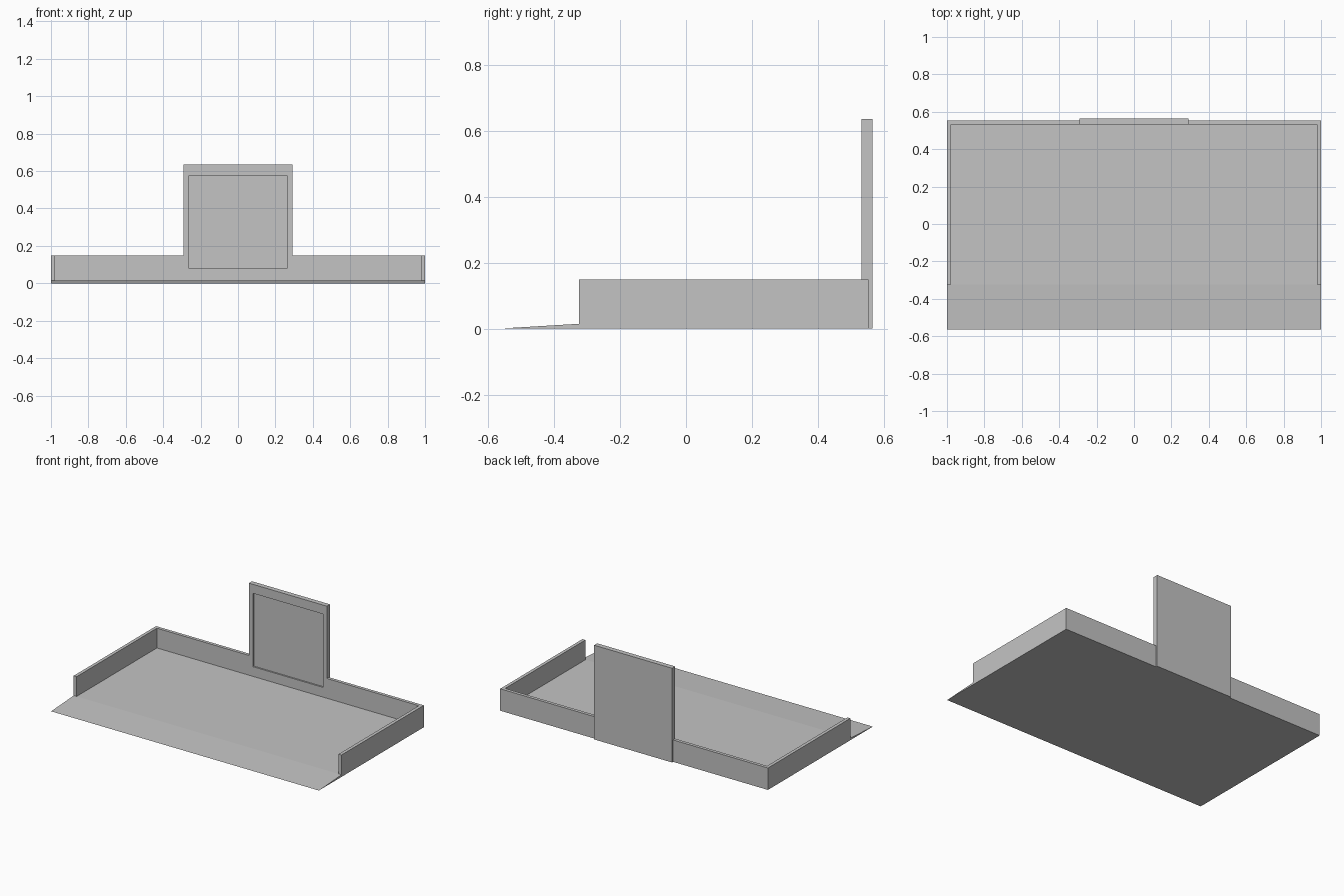
import bpy
import bmesh

cube = bpy.data.objects.get("Cube")
if cube:
    bpy.data.objects.remove(cube, do_unlink=True)

GREY = (0.55, 0.55, 0.55, 1)
grey = bpy.data.materials.new("light grey")
grey.use_nodes = True
grey.diffuse_color = GREY
grey.node_tree.nodes["Principled BSDF"].inputs["Base Color"].default_value = GREY

BACK, INNER, FLOOR_Z = 0.554, 0.532, 0.0145
WALL_TOP, WALL_FRONT = 0.148, -0.324
PANEL_HALF, PANEL_BACK, PANEL_TOP = 0.291, 0.565, 0.636


def extrude_outline(name, points, offset, finish=None):
    """Extrude a closed outline by an offset vector into a solid."""
    bm = bmesh.new()
    face = bm.faces.new([bm.verts.new(p) for p in points])
    result = bmesh.ops.extrude_face_region(bm, geom=[face], use_keep_orig=True)
    verts = [g for g in result["geom"] if isinstance(g, bmesh.types.BMVert)]
    bmesh.ops.translate(bm, verts=verts, vec=offset)
    bmesh.ops.recalc_face_normals(bm, faces=bm.faces)
    if finish:
        finish(bm)
    mesh = bpy.data.meshes.new(name)
    bm.to_mesh(mesh)
    bm.free()
    mesh.materials.append(grey)
    obj = bpy.data.objects.new(name, mesh)
    bpy.context.collection.objects.link(obj)
    return obj


# Floor slab with a shallow entry ramp along the front
profile = [(-PANEL_BACK, 0), (WALL_FRONT, FLOOR_Z), (BACK, FLOOR_Z), (BACK, 0)]
extrude_outline("floor", [(-1, y, z) for y, z in profile], (2, 0, 0))

# L-shaped rim on each side, meeting the back panel
rim = [(PANEL_HALF, INNER), (0.978, INNER), (0.978, WALL_FRONT),
       (1, WALL_FRONT), (1, BACK), (PANEL_HALF, BACK)]
for side, name in ((1, "left_rim"), (-1, "right_rim")):
    extrude_outline(name, [(side * x, y, FLOOR_Z) for x, y in rim],
                    (0, 0, WALL_TOP - FLOOR_Z))


# Upright back panel with a shallow recess in its front
def recess_front(bm):
    front = min(bm.faces, key=lambda f: f.calc_center_median().y)
    bmesh.ops.inset_region(bm, faces=[front], thickness=0.042)
    for v in front.verts:
        v.co.z = 0.575 if v.co.z > 0.3 else 0.08
    bmesh.ops.inset_region(bm, faces=[front], thickness=0, use_even_offset=False)
    for v in front.verts:
        v.co.y += 0.01


h = PANEL_HALF
corners = [(-h, 0), (h, 0), (h, PANEL_TOP), (-h, PANEL_TOP)]
extrude_outline("back_panel", [(x, INNER, z) for x, z in corners],
                (0, PANEL_BACK - INNER, 0), recess_front)
